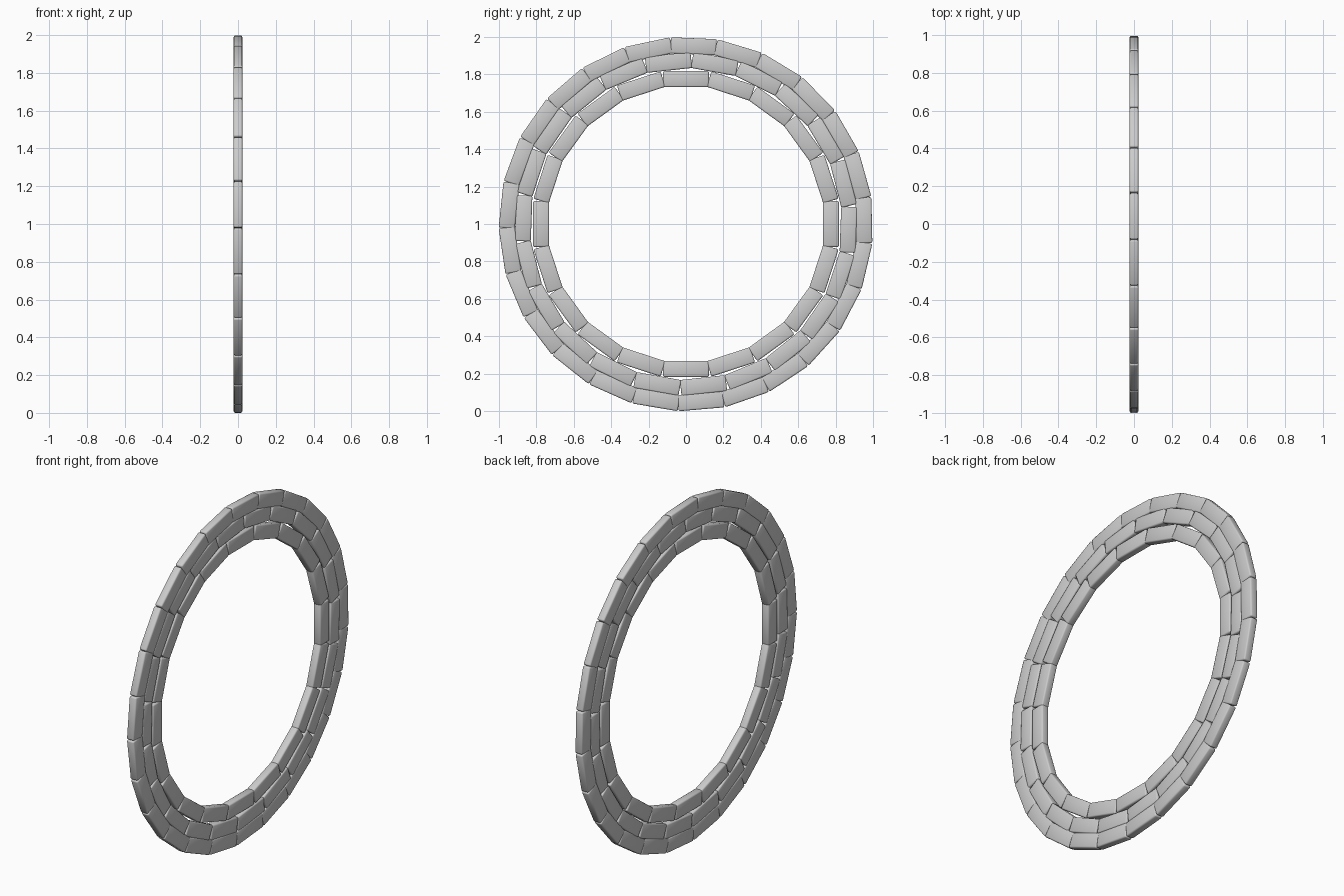
import bpy, bmesh, math
from mathutils import Matrix, Vector

if "Cube" in bpy.data.objects:
    bpy.data.objects.remove(bpy.data.objects["Cube"])

THICK, LENGTH, HEIGHT = 0.046, 0.245, 0.086


def brick_ring(name, count, mid_radius, joint_deg):
    """Ring of straight bricks in the YZ plane, centred at z = 1."""
    bm = bmesh.new()
    step = 2 * math.pi / count
    for i in range(count):
        a = math.radians(joint_deg) + (i + 0.5) * step
        centre = Vector((0, math.cos(a), math.sin(a))) * mid_radius
        # local y = radial, local z = tangential
        m = (Matrix.Translation(centre) @ Matrix.Rotation(a, 4, 'X')
             @ Matrix.Diagonal((THICK, HEIGHT, LENGTH, 1)))
        bmesh.ops.create_cube(bm, size=1, matrix=m)
    # softened brick edges
    bmesh.ops.bevel(bm, geom=bm.edges[:], offset=0.008, segments=2,
                    profile=0.5, affect='EDGES')
    me = bpy.data.meshes.new(name)
    bm.to_mesh(me)
    bm.free()
    ob = bpy.data.objects.new(name, me)
    ob.location.z = 1
    bpy.context.collection.objects.link(ob)
    bpy.context.view_layer.objects.active = ob
    bpy.ops.object.select_all(action='DESELECT')
    ob.select_set(True)
    bpy.ops.object.shade_smooth_by_angle(angle=math.radians(50))


# three staggered courses
brick_ring("outer_bricks", 25, 0.951, 80.4)
brick_ring("middle_bricks", 22, 0.869, 88.0)
brick_ring("inner_bricks", 20, 0.775, 81.0)
